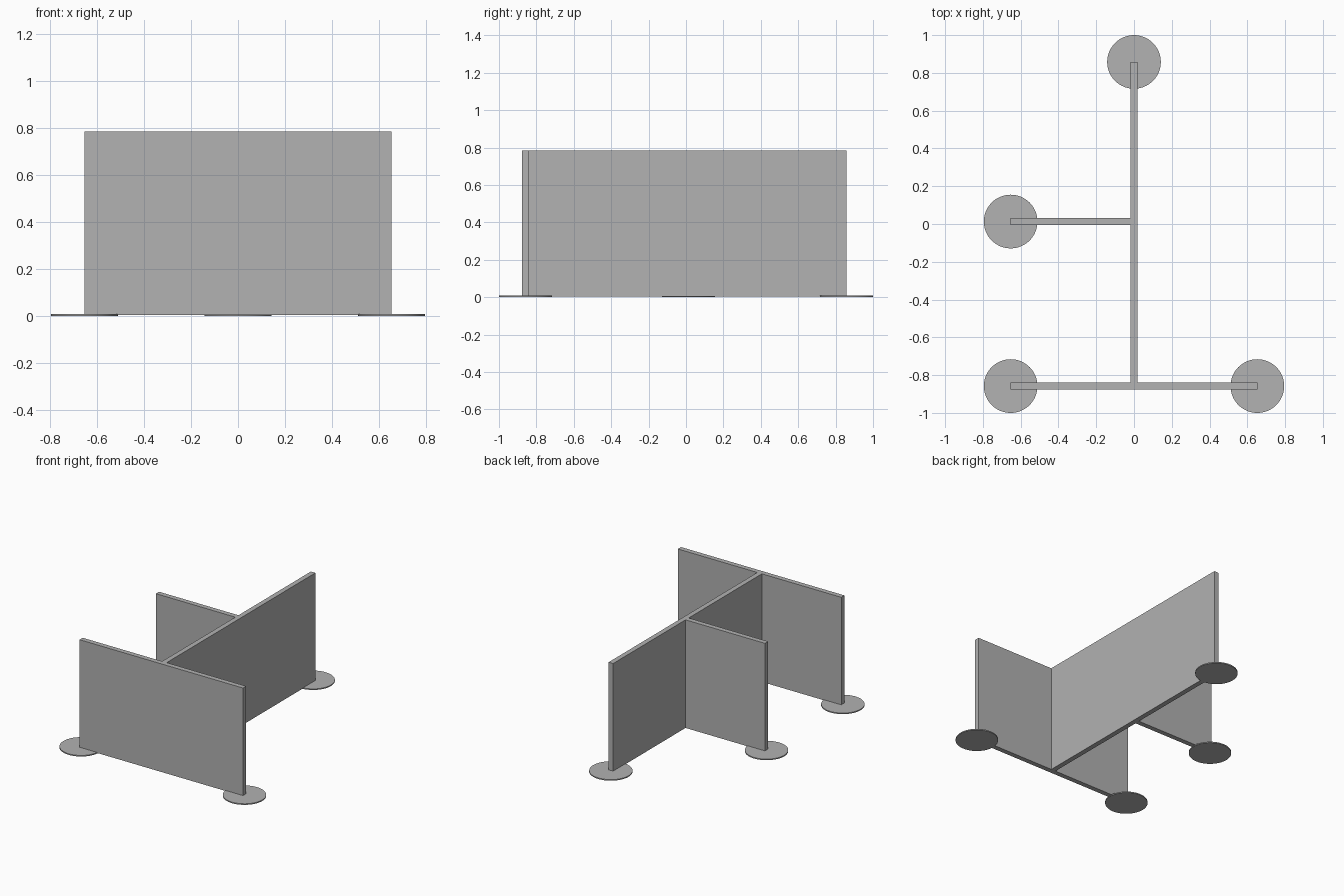
import bpy

cube = bpy.data.objects.get("Cube")
if cube:
    bpy.data.objects.remove(cube, do_unlink=True)

# Single grey finish
grey = bpy.data.materials.new("plain_grey")
grey.use_nodes = True
colour = (0.445, 0.445, 0.445, 1)
grey.diffuse_color = colour
grey.node_tree.nodes["Principled BSDF"].inputs["Base Color"].default_value = colour

FOOT_H, TOP = 0.008, 0.785
WALL_BASE = 0.004
FOOT_R = 0.142
HALF = 0.018       # half the panel thickness
REACH = 0.653      # how far the side panels extend
FRONT_Y, MID_Y, BACK_Y = -0.858, 0.013, 0.858


def panel(name, x0, x1, y0, y1):
    """Upright slab between the given plan limits."""
    bpy.ops.mesh.primitive_cube_add(
        size=1, location=((x0 + x1) / 2, (y0 + y1) / 2, (WALL_BASE + TOP) / 2))
    ob = bpy.context.object
    ob.name = name
    ob.scale = (x1 - x0, y1 - y0, TOP - WALL_BASE)
    bpy.ops.object.transform_apply(location=False, rotation=False, scale=True)
    ob.data.materials.append(grey)


def foot(name, x, y):
    """Thin round floor plate under a free panel end."""
    bpy.ops.mesh.primitive_cylinder_add(
        vertices=64, radius=FOOT_R, depth=FOOT_H, location=(x, y, FOOT_H / 2))
    ob = bpy.context.object
    ob.name = name
    ob.data.materials.append(grey)
    bpy.ops.object.shade_smooth_by_angle()


# Partition panels
panel("front_panel", -REACH, REACH, FRONT_Y - HALF, FRONT_Y + HALF)
panel("spine_panel", -HALF, HALF, FRONT_Y + HALF, BACK_Y)
panel("side_panel", -REACH, -HALF, MID_Y - HALF, MID_Y + HALF)

# Floor plates
foot("front_left_foot", REACH, FRONT_Y)
foot("front_right_foot", -REACH, FRONT_Y)
foot("side_foot", -REACH, MID_Y)
foot("back_foot", 0, BACK_Y)
